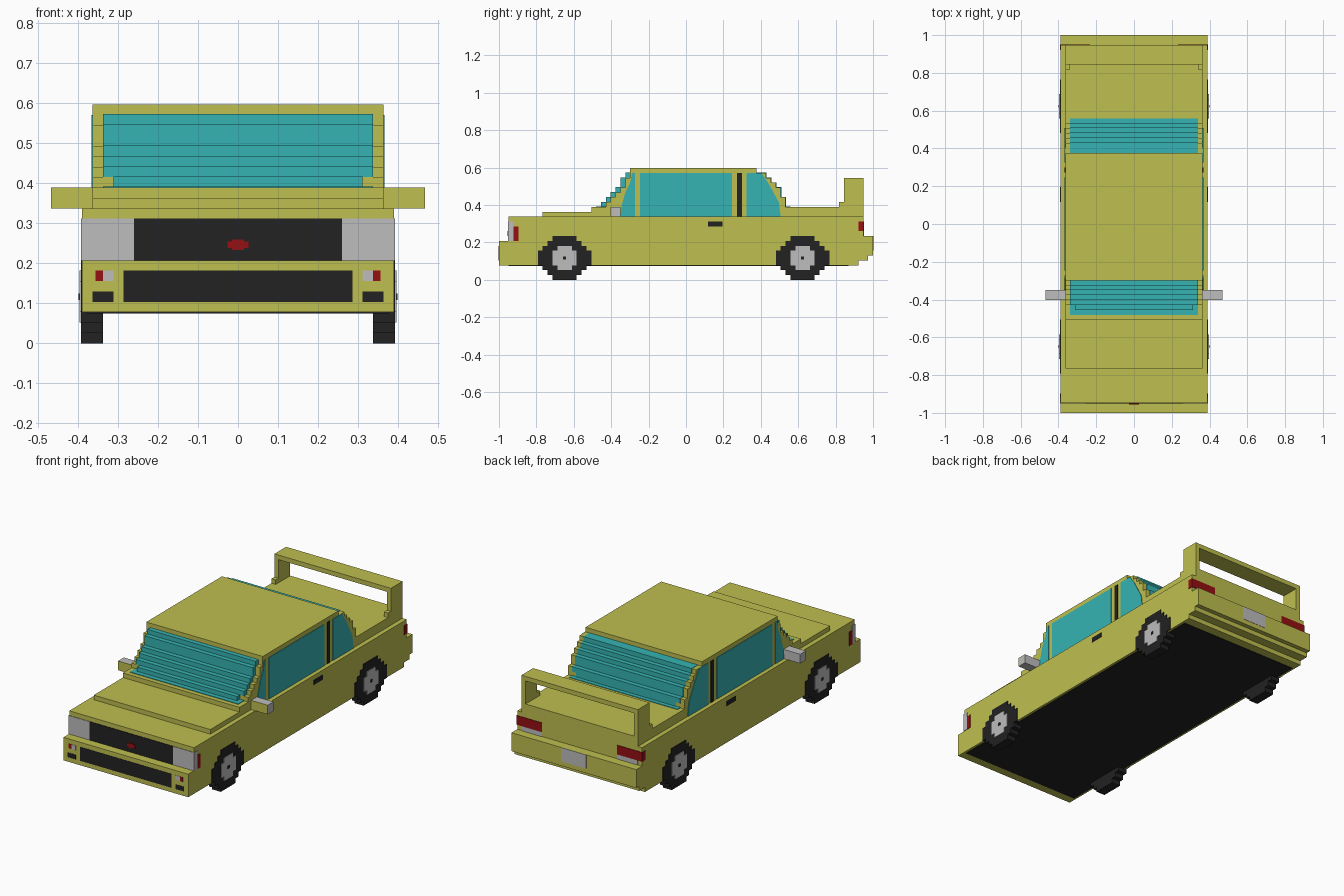
import bpy
import bmesh
from mathutils import Matrix, Vector

old = bpy.data.objects.get("Cube")
if old:
    bpy.data.objects.remove(old, do_unlink=True)

# All sizes are in grid cells; the car is LENGTH cells long
LENGTH = 77
CELL = 2 / LENGTH
THIN = 0.12


def make_material(name, rgb):
    mat = bpy.data.materials.new(name)
    mat.use_nodes = True
    color = (*rgb, 1)
    mat.diffuse_color = color
    mat.node_tree.nodes["Principled BSDF"].inputs["Base Color"].default_value = color
    return mat


paint = make_material("yellow_paint", (0.52, 0.52, 0.08))
glass = make_material("teal_glass", (0.036, 0.45, 0.45))
black = make_material("black_rubber", (0.016, 0.016, 0.016))
silver = make_material("silver_grey", (0.51, 0.51, 0.51))
red = make_material("red_lamp", (0.3, 0.005, 0.006))


def to_world(x, y, z):
    return Vector((x, y - LENGTH / 2, z)) * CELL


def finish(name, bm, mat):
    bmesh.ops.recalc_face_normals(bm, faces=bm.faces)
    mesh = bpy.data.meshes.new(name)
    bm.to_mesh(mesh)
    bm.free()
    mesh.materials.append(mat)
    obj = bpy.data.objects.new(name, mesh)
    bpy.context.collection.objects.link(obj)
    return obj


def add_box(bm, xs, ys, zs):
    low = to_world(xs[0], ys[0], zs[0])
    high = to_world(xs[1], ys[1], zs[1])
    size = Matrix.Diagonal((*(high - low), 1))
    bmesh.ops.create_cube(bm, size=1, matrix=Matrix.Translation((low + high) / 2) @ size)


def blocks(name, mat, boxes, mirror=False):
    """Boxes as (x range or half width, y range, z range)."""
    bm = bmesh.new()
    for xs, ys, zs in boxes:
        if not isinstance(xs, tuple):
            xs = (-xs, xs)
        add_box(bm, xs, ys, zs)
        if mirror:
            add_box(bm, (-xs[1], -xs[0]), ys, zs)
    return finish(name, bm, mat)


def side_panel(name, mat, outline, x0, x1):
    """Flat (y, z) outline given thickness on both sides of the car."""
    bm = bmesh.new()
    for side in (-1, 1):
        verts = [bm.verts.new(to_world(side * x0, y, z)) for y, z in outline]
        face = bm.faces.new(verts)
        moved = bmesh.ops.extrude_face_region(bm, geom=[face])["geom"]
        shift = Vector((side * (x1 - x0) * CELL, 0, 0))
        bmesh.ops.translate(bm, vec=shift, verts=[v for v in moved if isinstance(v, bmesh.types.BMVert)])
    return finish(name, bm, mat)


# Lower body, hood, trunk and bumpers
SIDE = 15
CABIN = 14
PANE = 13
blocks("lower_body", paint, [(SIDE, (2, 74), (3, 13)), (SIDE, (2, 75), (4, 13))])
blocks("front_bumper", paint, [(SIDE, (0, 2), (3, 8))])
blocks("rear_bumper", paint, [(SIDE, (72, 76), (4, 5)), (SIDE, (72, 77), (5, 9))])
blocks("hood", paint, [(CABIN, (9, 20), (13, 14))])
blocks("cabin_base", paint, [(CABIN, (19, 75), (13, 15))])
blocks("floor_plate", black, [(CABIN + 0.5, (2, 72), (3 - THIN, 3))])

# Cabin layers: the front glass steps one cell ahead of its pillars
glass_front = [21, 22, 23, 24, 25, 25, 26]
glass_back = [59, 59, 58, 58, 57, 56, 55]
pillars, panes = [], []
for i, (front, back) in enumerate(zip(glass_front, glass_back)):
    z = 15 + i
    pillars.append((CABIN, (front + 1, back), (z, z + 1)))
    half = PANE - 1 if i == 0 else PANE
    panes.append((half, (front, back + THIN), (z, z + 1 + THIN / 2)))
panes.append((PANE, (20, 60), (15, 15 + THIN)))
blocks("cabin_pillars", paint, pillars)
blocks("windshield_and_rear_glass", glass, panes)
blocks("roof", paint, [(CABIN, (27, 53), (22, 23))])

# Side windows and the dark door pillar
window_shapes = {
    "quarter_window": [(25, 13), (28, 13), (28, 22), (27.4, 22), (27, 20), (26, 18), (25.2, 15)],
    "door_window": [(29, 13), (48, 13), (48, 22), (29, 22)],
    "rear_side_window": [(51, 13), (58, 13), (57.6, 16), (56.5, 18), (55.4, 20), (54, 22), (51, 22)],
}
for name, outline in window_shapes.items():
    side_panel(name, glass, outline, CABIN, CABIN + THIN)
blocks("door_pillar", black, [((CABIN, CABIN + THIN), (49, 50), (13, 22))], True)
blocks("door_handle", black, [((SIDE, SIDE + THIN), (43, 46), (11, 12))], True)

# Wheels: stepped discs made from one row of cells at a time
tyre_rows = [5, 7, 9, 11, 11, 11, 9, 7, 5]
hub_rows = [3, 5, 5, 5, 3]


def disc(rows, center, z0, xs):
    return [(xs, (center - w / 2, center + w / 2), (z0 + i, z0 + i + 1)) for i, w in enumerate(rows)]


for name, center in (("front", 13.5), ("rear", 62.5)):
    blocks(name + "_tyres", black, disc(tyre_rows, center, 0, (PANE, SIDE + THIN)), True)
    blocks(name + "_hubs", silver, disc(hub_rows, center, 2, (CABIN, SIDE + 2 * THIN)), True)
    blocks(name + "_hub_caps", black,
           [((CABIN, SIDE + 3 * THIN), (center - 0.3, center + 0.3), (4.2, 4.8))], True)

# Rear spoiler
blocks("spoiler_posts", paint, [((PANE, CABIN), (71, 75), (15, 21)),
                                ((PANE, CABIN), (70, 71), (15, 16))], True)
blocks("spoiler_bar", paint, [(CABIN, (71, 75), (20, 21))])

# Mirrors
blocks("door_mirrors", silver, [((CABIN, 18), (23 + THIN, 25), (13, 15))], True)
blocks("mirror_fronts", paint, [((CABIN, 18), (23, 23 + THIN), (13, 15))], True)

# Nose details
nose = (2 - THIN, 2)
blocks("grille", black, [(10, nose, (8, 12))])
blocks("headlights", silver, [((10, SIDE + THIN), nose, (8, 12)),
                              ((SIDE, SIDE + THIN), (2, 3), (8, 12))], True)
blocks("side_markers", red, [((SIDE, SIDE + THIN), (3, 4), (8, 11))], True)
badge = (2 - 2 * THIN, 2)
blocks("grille_badge", red, [(0.6, badge, (9, 10)), (1, badge, (9.2, 9.8))])
bumper_face = (-THIN / 2, 0)
blocks("lower_grille", black, [(11, bumper_face, (4, 7))])
blocks("fog_lamps", black, [((12, 14), bumper_face, (4, 5))], True)
blocks("bumper_lamps", silver, [((12, 13), bumper_face, (6, 7))], True)
blocks("turn_lamps", red, [((13, 13.7), bumper_face, (6, 7))], True)

# Tail details
tail = (75, 75 + THIN)
blocks("tail_lamps", red, [((9, SIDE + THIN), tail, (10, 12)),
                           ((SIDE, SIDE + THIN), (74, 75), (10, 12))], True)
blocks("reverse_lamps", silver, [((9, 14), tail, (9, 10))], True)
blocks("number_plate", silver, [(3, (77, 77 + THIN / 2), (6, 9))])
